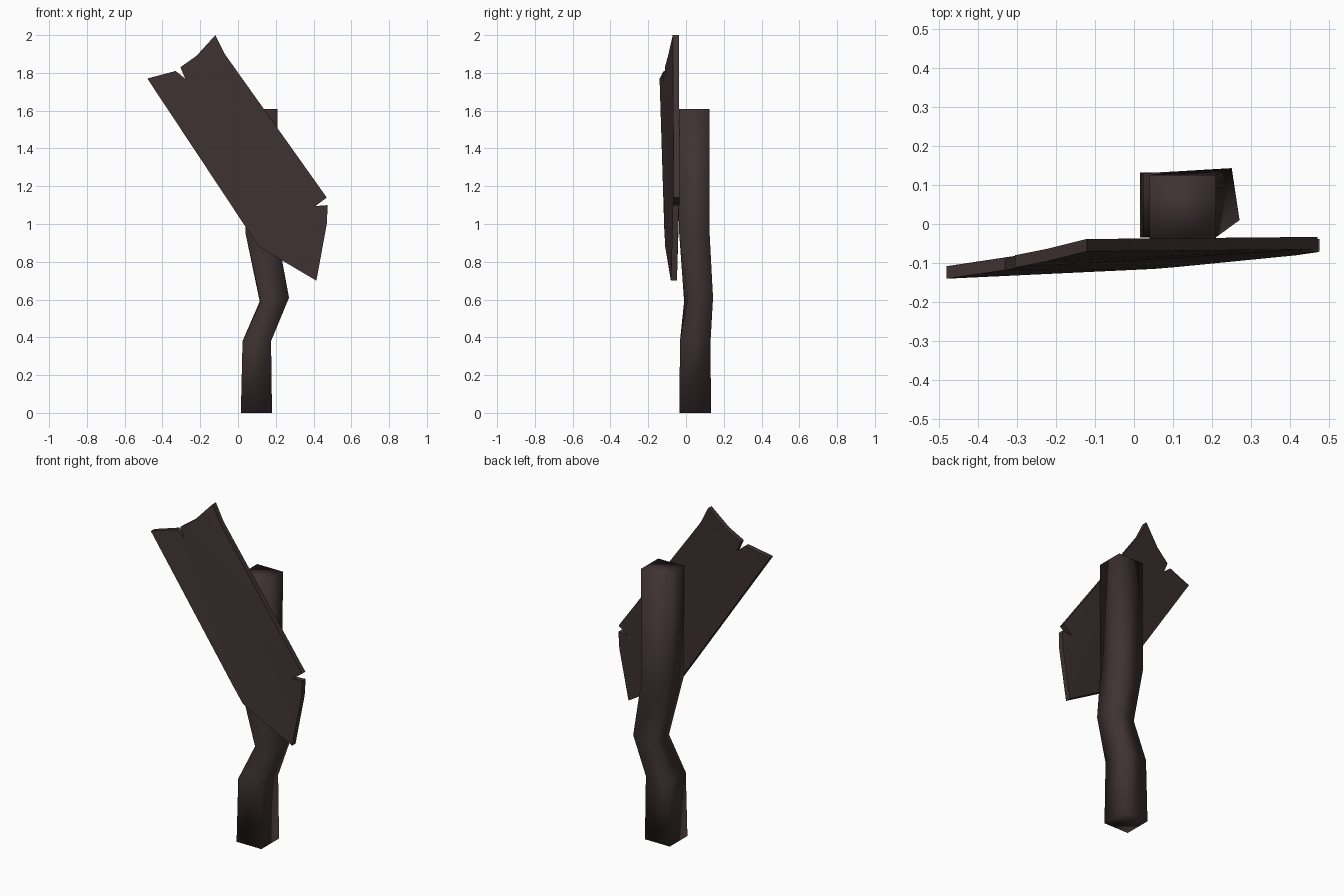
import bpy, bmesh

if "Cube" in bpy.data.objects:
    bpy.data.objects.remove(bpy.data.objects["Cube"])

wood = bpy.data.materials.new("dark brown wood")
wood.diffuse_color = (0.050, 0.032, 0.032, 1)
wood.use_nodes = True
wood.node_tree.nodes["Principled BSDF"].inputs["Base Color"].default_value = wood.diffuse_color


def make_object(name, bm, angle=None):
    bmesh.ops.recalc_face_normals(bm, faces=bm.faces[:])
    mesh = bpy.data.meshes.new(name)
    bm.to_mesh(mesh)
    bm.free()
    mesh.materials.append(wood)
    ob = bpy.data.objects.new(name, mesh)
    bpy.context.collection.objects.link(ob)
    bpy.ops.object.select_all(action='DESELECT')
    ob.select_set(True)
    bpy.context.view_layer.objects.active = ob
    if angle is None:
        bpy.ops.object.shade_smooth()
    else:
        bpy.ops.object.shade_smooth_by_angle(angle=angle)
    return ob


# Crooked post: square rings (front-left, front-right, back-right, back-left)
def ring(x0, x1, y0, y1, z):
    return [(x0, y0, z), (x1, y0, z), (x1, y1, z), (x0, y1, z)]


rings = [
    ring(0.015, 0.18, -0.035, 0.132, 0.0),
    ring(0.024, 0.175, -0.032, 0.130, 0.38),
    [(0.12, -0.01, 0.59), (0.27, 0.01, 0.61), (0.25, 0.143, 0.61), (0.115, 0.135, 0.59)],
    ring(0.04, 0.207, -0.036, 0.125, 0.95),
    ring(0.04, 0.21, -0.037, 0.125, 1.61),
]
bm = bmesh.new()
loops = [[bm.verts.new(p) for p in r] for r in rings]
for a, b in zip(loops, loops[1:]):
    for i in range(4):
        j = (i + 1) % 4
        bm.faces.new((a[i], a[j], b[j], b[i]))
bm.faces.new(loops[0])
bm.faces.new(loops[-1])
make_object("bent_post", bm)

# Broken sign board: notched outline (x, front y, z), slightly twisted
outline = [
    (-0.48, -0.14, 1.77), (-0.33, -0.118, 1.81), (-0.28, -0.11, 1.77),
    (-0.305, -0.112, 1.83), (-0.22, -0.095, 1.89), (-0.12, -0.07, 2.0),
    (-0.07, -0.07, 1.90), (0.47, -0.065, 1.14), (0.41, -0.068, 1.095),
    (0.475, -0.07, 1.10), (0.47, -0.072, 1.0), (0.415, -0.08, 0.70),
    (0.11, -0.11, 0.88), (0.05, -0.115, 0.97),
]
panels = [(0, 1, 2, 12, 13), (2, 11, 12), (2, 3, 4), (2, 4, 8, 11),
          (4, 5, 6, 8), (6, 7, 8), (8, 9, 10, 11)]
thickness = 0.032
bm = bmesh.new()
front = [bm.verts.new(p) for p in outline]
back = [bm.verts.new((x, y + thickness, z)) for x, y, z in outline]
for p in panels:
    bm.faces.new([front[i] for i in p])
    bm.faces.new([back[i] for i in reversed(p)])
n = len(outline)
for i in range(n):
    j = (i + 1) % n
    bm.faces.new((front[i], front[j], back[j], back[i]))
make_object("sign_board", bm, 0.6)
